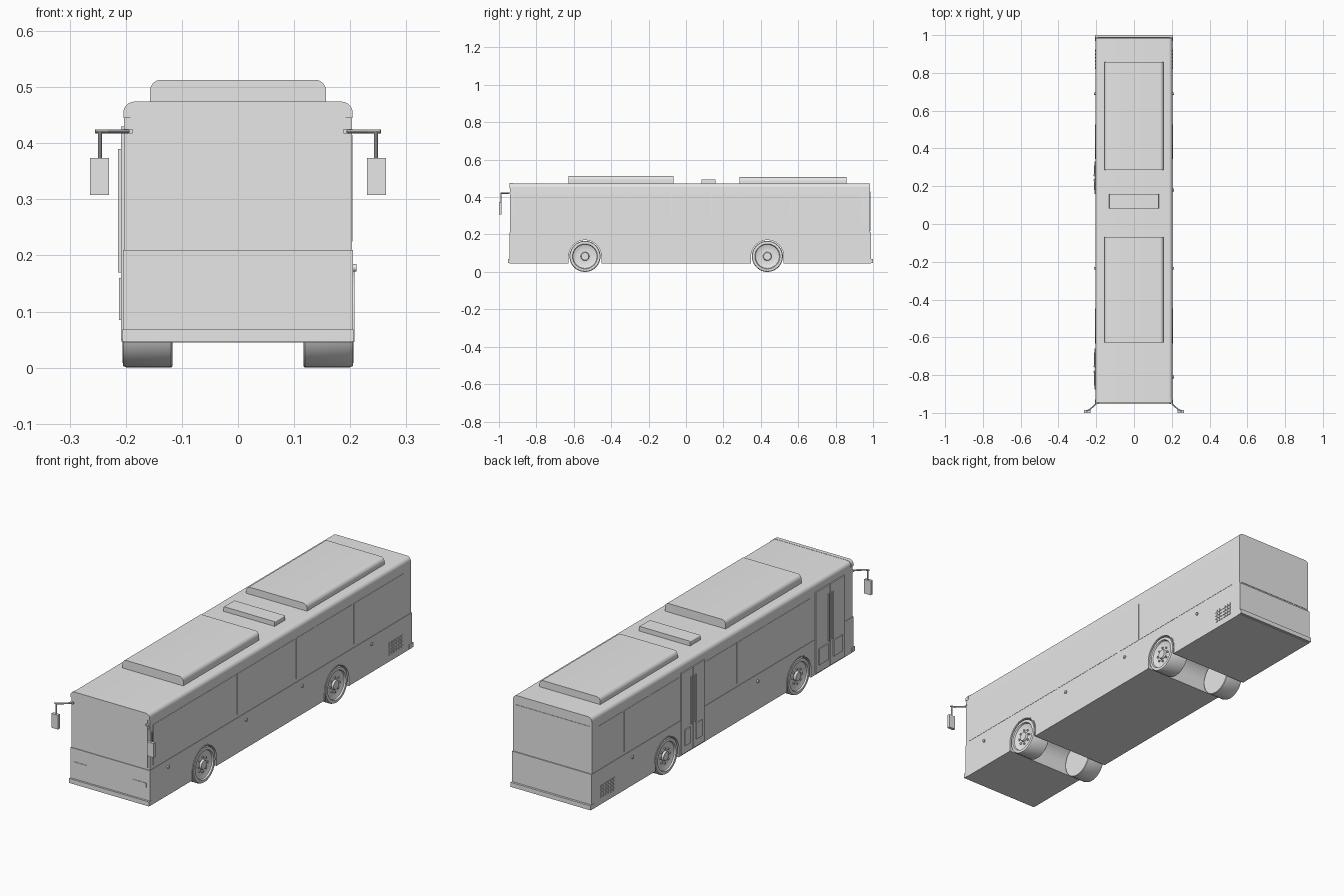
import bpy, bmesh, math
from mathutils import Vector

if "Cube" in bpy.data.objects:
    bpy.data.objects.remove(bpy.data.objects["Cube"])

grey = bpy.data.materials.new("plain grey")
grey.diffuse_color = (0.8, 0.8, 0.8, 1)
grey.use_nodes = True
grey.node_tree.nodes["Principled BSDF"].inputs["Base Color"].default_value = grey.diffuse_color

WHEEL_Y = (-0.54, 0.435)
WHEEL_Z = 0.083


def finish(name, bm):
    bmesh.ops.recalc_face_normals(bm, faces=bm.faces)
    me = bpy.data.meshes.new(name)
    bm.to_mesh(me)
    bm.free()
    ob = bpy.data.objects.new(name, me)
    bpy.context.collection.objects.link(ob)
    me.materials.append(grey)
    bpy.ops.object.select_all(action='DESELECT')
    ob.select_set(True)
    bpy.context.view_layer.objects.active = ob
    bpy.ops.object.shade_smooth_by_angle(angle=math.radians(35))
    return ob


def add_box(bm, x, y, z):
    """Box from three (low, high) ranges."""
    vs = bmesh.ops.create_cube(bm, size=1)['verts']
    for v in vs:
        v.co = Vector([(r[0] + r[1]) / 2 + c * (r[1] - r[0])
                       for r, c in zip((x, y, z), v.co)])


def boxes(name, ranges):
    bm = bmesh.new()
    for r in ranges:
        add_box(bm, *r)
    return finish(name, bm)


def prism(name, pts, lo, hi, axis):
    """Extrude an outline: (x, z) along y, or (y, z) along x."""
    bm = bmesh.new()
    put = (lambda a, b, t: (a, t, b)) if axis == 'y' else (lambda a, b, t: (t, a, b))
    f = bm.faces.new([bm.verts.new(put(a, b, lo)) for a, b in pts])
    new = bmesh.ops.extrude_face_region(bm, geom=[f])['geom']
    d = Vector(put(0, 0, hi - lo))
    for v in new:
        if isinstance(v, bmesh.types.BMVert):
            v.co += d
    return finish(name, bm)


def arc(cx, cz, r, a0, a1, n):
    return [(cx + r * math.cos(math.radians(a0 + (a1 - a0) * i / n)),
             cz + r * math.sin(math.radians(a0 + (a1 - a0) * i / n))) for i in range(n + 1)]


def domed(w, z0, z1, r):
    """Upright outline with rounded top corners."""
    return ([(-w, z0), (w, z0)] + arc(w - r, z1 - r, r, 0, 90, 8)
            + arc(r - w, z1 - r, r, 90, 180, 8))


def rod(bm, a, b, r, n=10):
    a, b = Vector(a), Vector(b)
    d = b - a
    m = d.to_track_quat('Z', 'Y').to_matrix().to_4x4()
    m.translation = (a + b) / 2
    bmesh.ops.create_cone(bm, cap_ends=True, segments=n, radius1=r, radius2=r,
                          depth=d.length, matrix=m)


def mirrored(s, lo, hi):
    return (lo, hi) if s > 0 else (-hi, -lo)


# Upper body with rounded roof edges
prism("upper_body", domed(0.203, 0.205, 0.473, 0.02), -0.94, 0.985, 'y')

# Lower body with wheel tunnels running through the full width
outline = [(-0.943, 0.21), (-0.943, 0.045)]
for wy in WHEEL_Y:
    outline += ([(wy - 0.088, 0.045)] + arc(wy, WHEEL_Z, 0.088, 180, 0, 28)
                + [(wy + 0.088, 0.045)])
outline += [(0.99, 0.045), (0.99, 0.21)]
prism("lower_body", outline, -0.205, 0.205, 'x')

# Bumpers
boxes("front_bumper", [((-0.206, 0.206), (-0.952, -0.93), (0.047, 0.068))])
boxes("rear_bumper", [((-0.206, 0.206), (0.97, 1.0), (0.047, 0.068))])

# Front and rear glass and the roof lip above each
boxes("windscreen", [((-0.192, 0.192), (-0.942, -0.935), (0.218, 0.445))])
boxes("rear_panel", [((-0.192, 0.192), (0.98, 0.987), (0.218, 0.43))])
prism("front_roof_lip", domed(0.2045, 0.445, 0.474, 0.02), -0.944, -0.925, 'y')

# Roof units
prism("front_roof_unit", domed(0.157, 0.465, 0.513, 0.02), -0.628, -0.068, 'y')
prism("rear_roof_unit", domed(0.157, 0.465, 0.506, 0.02), 0.285, 0.857, 'y')
prism("roof_hatch", domed(0.132, 0.465, 0.495, 0.004), 0.082, 0.158, 'y')

# Side windows
edges = [-0.92, -0.62, -0.30, -0.08, 0.135, 0.28, 0.56, 0.75, 0.94]
edges_door_side = [-0.63, -0.30, -0.08, 0.15, None, 0.34, 0.56, 0.75, 0.94]
for s, es, label in ((1, edges, "right"), (-1, edges_door_side, "left")):
    boxes(label + "_windows", [(mirrored(s, 0.198, 0.2042), (a + 0.004, b - 0.004), (0.225, 0.415))
                               for a, b in zip(es, es[1:]) if a is not None and b is not None])

# Doors: two leaves each, with a grab bar on each leaf
for label, y0, y1 in (("front", -0.875, -0.66), ("middle", 0.16, 0.33)):
    mid = (y0 + y1) / 2
    boxes(label + "_door", [((-0.2085, -0.195), (a, b), (0.05, 0.43))
                            for a, b in ((y0, mid - 0.002), (mid + 0.002, y1))])
    bm = bmesh.new()
    for d in (-0.014, 0.014):
        add_box(bm, (-0.2135, -0.205), (mid + d - 0.004, mid + d + 0.004), (0.17, 0.39))
    add_box(bm, (-0.2125, -0.205), (y0 + 0.02, mid - 0.02), (0.085, 0.16))
    add_box(bm, (-0.2125, -0.205), (mid + 0.02, y1 - 0.02), (0.085, 0.16))
    finish(label + "_door_trim", bm)

# Headlights
boxes("headlights", [(mirrored(s, 0.117, 0.187), (-0.945, -0.94), (0.127, 0.148)) for s in (1, -1)])

for s, label in ((1, "right"), (-1, "left")):
    # Engine vents
    boxes(label + "_vent", [(mirrored(s, 0.2, 0.2075),
                             (0.82 + i * 0.018, 0.833 + i * 0.018),
                             (0.075 + j * 0.016, 0.086 + j * 0.016))
                            for i in range(6) for j in range(4)])

    # Side marker lamps
    bm = bmesh.new()
    for y in ((-0.81, -0.235, 0.18, 0.69) if s > 0 else (-0.235, 0.69)):
        rod(bm, (s * 0.2, y, 0.178), (s * 0.211, y, 0.178), 0.007, 14)
    finish(label + "_marker_lamps", bm)

    # Wing mirror on a bent arm
    bm = bmesh.new()
    add_box(bm, mirrored(s, 0.188, 0.204), (-0.95, -0.935), (0.417, 0.425))
    rod(bm, (s * 0.195, -0.947, 0.421), (s * 0.235, -0.983, 0.421), 0.0038)
    rod(bm, (s * 0.233, -0.982, 0.421), (s * 0.254, -0.99, 0.421), 0.0038)
    rod(bm, (s * 0.246, -0.989, 0.422), (s * 0.246, -0.989, 0.37), 0.0035)
    add_box(bm, mirrored(s, 0.23, 0.264), (-1.0, -0.986), (0.308, 0.374))
    finish(label + "_wing_mirror", bm)

    for wy, end in zip(WHEEL_Y, ("front", "rear")):
        # Wheel turned about the x axis: tread, sidewall, dished rim, hub
        prof = [(0, 0.117), (0.081, 0.117), (0.083, 0.119), (0.083, 0.198), (0.08, 0.205),
                (0.067, 0.206), (0.064, 0.199), (0.046, 0.192), (0.023, 0.194),
                (0.02, 0.203), (0, 0.203)]
        bm = bmesh.new()
        vs = [bm.verts.new((s * x, wy, WHEEL_Z + r)) for r, x in prof]
        es = [bm.edges.new(p) for p in zip(vs, vs[1:])]
        bmesh.ops.spin(bm, geom=vs + es, cent=(0, wy, WHEEL_Z), axis=(1, 0, 0),
                       angle=2 * math.pi, steps=40)
        bmesh.ops.remove_doubles(bm, verts=bm.verts, dist=1e-5)
        # Wheel bolts
        for k in range(8):
            a = k * math.pi / 4
            y, z = wy + 0.034 * math.cos(a), WHEEL_Z + 0.034 * math.sin(a)
            rod(bm, (s * 0.19, y, z), (s * 0.199, y, z), 0.0045, 8)
        finish(f"{label}_{end}_wheel", bm)

        # Thin lip around the wheel arch
        lip = ([(wy + 0.0915, 0.046)] + arc(wy, WHEEL_Z, 0.0915, 0, 180, 28) + [(wy - 0.0915, 0.046)]
               + [(wy - 0.087, 0.046)] + arc(wy, WHEEL_Z, 0.087, 180, 0, 28) + [(wy + 0.087, 0.046)])
        prism(f"{label}_{end}_arch_lip", lip, *mirrored(s, 0.198, 0.2072), 'x')
